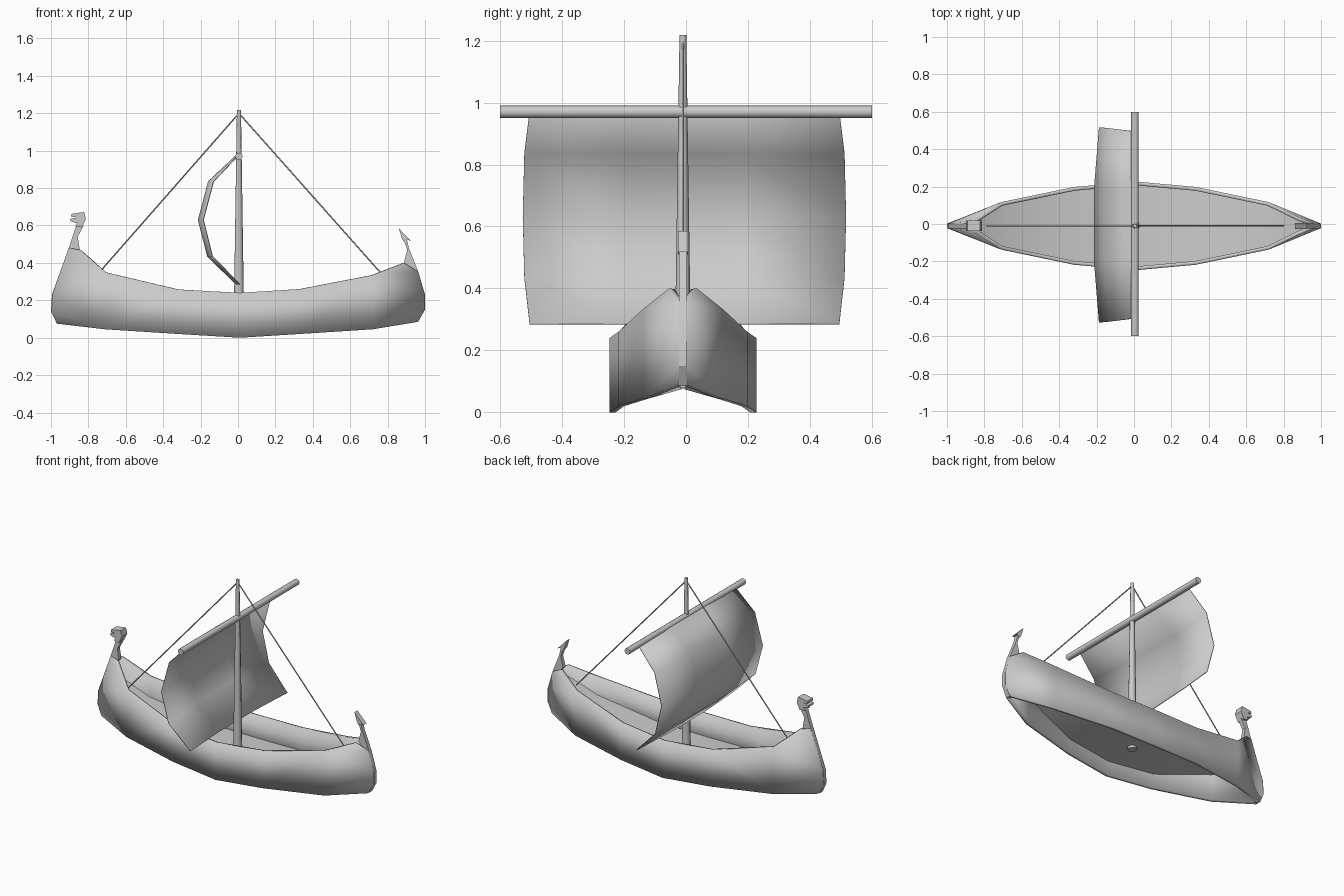
import bpy, bmesh, math
from mathutils import Vector

if "Cube" in bpy.data.objects:
    bpy.data.objects.remove(bpy.data.objects["Cube"])

YC = -0.01  # centre line of hull and mast


def make(name, verts, faces, angle=35, thick=0, offset=-1):
    me = bpy.data.meshes.new(name)
    me.from_pydata([tuple(v) for v in verts], [], faces)
    bm = bmesh.new()
    bm.from_mesh(me)
    bmesh.ops.remove_doubles(bm, verts=bm.verts, dist=0.0005)
    bmesh.ops.recalc_face_normals(bm, faces=bm.faces)
    bm.to_mesh(me)
    bm.free()
    ob = bpy.data.objects.new(name, me)
    bpy.context.collection.objects.link(ob)
    bpy.ops.object.select_all(action='DESELECT')
    ob.select_set(True)
    bpy.context.view_layer.objects.active = ob
    if thick:
        m = ob.modifiers.new("thickness", 'SOLIDIFY')
        m.thickness = thick
        m.offset = offset
    bpy.ops.object.shade_smooth_by_angle(angle=math.radians(angle))
    return ob


def prism(name, outline, half):
    # side outline (x, z) extruded across the centre line
    n = len(outline)
    v = [(x, YC + s * half, z) for s in (-1, 1) for x, z in outline]
    f = [tuple(range(n)), tuple(range(2 * n - 1, n - 1, -1))]
    f += [(i, (i + 1) % n, n + (i + 1) % n, n + i) for i in range(n)]
    return make(name, v, f, 20)


def rod(name, a, b, r1, r2, sides):
    a, b = Vector(a), Vector(b)
    q = (b - a).to_track_quat('Z', 'Y')
    v = []
    for p, r in ((a, r1), (b, r2)):
        for i in range(sides):
            t = math.tau * i / sides
            v.append(p + q @ Vector((r * math.cos(t), r * math.sin(t), 0)))
    f = [(i, (i + 1) % sides, sides + (i + 1) % sides, sides + i) for i in range(sides)]
    f += [tuple(range(sides)), tuple(range(sides, 2 * sides))]
    return make(name, v, f, 50)


# Hull sides: stations of x, half beam, bottom z, top z
stations = [(-0.71, .127, .045, .35), (-0.32, .208, .02, .258), (0.01, .237, 0, .24),
            (0.33, .208, .02, .26), (0.72, .127, .045, .335)]
bow = [(-.968, .02, .075), (-1, .012, .14), (-.995, .012, .23), (-.905, .014, .48), (-.845, .04, .47)]
stern = [(.963, .02, .085), (1, .012, .15), (1, .012, .23), (.963, .014, .355), (.887, .045, .40)]

for side, name in ((-1, "hull_side_front"), (1, "hull_side_back")):
    v, f = [], []
    for x, h, b, t in stations:
        v += [(x, YC + side * h, b), (x, YC + side * h, t)]
    for i in range(len(stations) - 1):
        f.append((2 * i, 2 * i + 2, 2 * i + 3, 2 * i + 1))
    for pts, st in ((bow, 0), (stern, 2 * len(stations) - 2)):
        k = len(v)
        v += [(x, YC + side * h, z) for x, h, z in pts]
        f += [(st, k, k + 1, k + 2), (st, k + 2, st + 1), (st + 1, k + 2, k + 3, k + 4)]
    ob = make(name, v, f, 35, 0.02, 0)
    # thicken inwards whichever way the normals point
    outward = sum(p.normal.y * p.area for p in ob.data.polygons) * side > 0
    ob.modifiers["thickness"].offset = -1 if outward else 1

# Deck following the sheer
deck = [(-.93, .02, .38), (-.71, .112, .22), (-.32, .193, .115), (.01, .222, .095),
        (.33, .193, .115), (.72, .112, .22), (.93, .02, .36)]
v = [(x, YC + s * h, z) for x, h, z in deck for s in (-1, 1)]
make("deck", v, [(2 * i, 2 * i + 2, 2 * i + 3, 2 * i + 1) for i in range(len(deck) - 1)])

# Bow post with carved animal head
prism("bow_post", [(-.968, .075), (-1, .14), (-.995, .23), (-.905, .48), (-.865, .60),
                   (-.825, .60), (-.857, .54), (-.846, .47), (-.93, .36), (-.965, .23),
                   (-.965, .14), (-.945, .075)], .013)
prism("bow_head", [(-.87, .595), (-.862, .612), (-.895, .622), (-.898, .635), (-.862, .643),
                   (-.893, .648), (-.89, .662), (-.823, .672), (-.813, .635), (-.835, .59)], .028)

# Stern post with barbed tail tip
prism("stern_post", [(.963, .085), (1, .15), (1, .23), (.963, .355), (.915, .475), (.903, .525),
                     (.885, .525), (.905, .47), (.887, .40), (.94, .34), (.97, .23),
                     (.97, .15), (.945, .085)], .013)
prism("stern_tail_tip", [(.86, .585), (.925, .518), (.903, .525), (.89, .51), (.878, .525)], .016)

# Mast and yard
rod("mast", (.005, YC, .08), (.005, YC, 1.218), .028, .011, 8)
rod("yard", (.005, -.6, .97), (.005, .6, .97), .02, .02, 8)

# Billowing sail: rows of x, z, half width, edge set-back
rows = [(-.012, .972, .50, .012), (-.158, .835, .517, .027), (-.212, .63, .522, .027),
        (-.163, .435, .517, .027), (-.008, .285, .50, .018)]
v = [(x + (back if abs(u) == 1 else 0), -.005 + u * w, z)
     for x, z, w, back in rows for u in (-1, -.36, .36, 1)]
f = [(4 * r + c, 4 * r + c + 1, 4 * r + c + 5, 4 * r + c + 4) for r in range(4) for c in range(3)]
make("sail", v, f, 50, 0.005, 0)

# Stays
for name, x, z in (("bow_stay", -.785, .30), ("stern_stay", .80, .305)):
    rod(name, (.005, YC, 1.2), (x, YC, z), .004, .004, 5)
